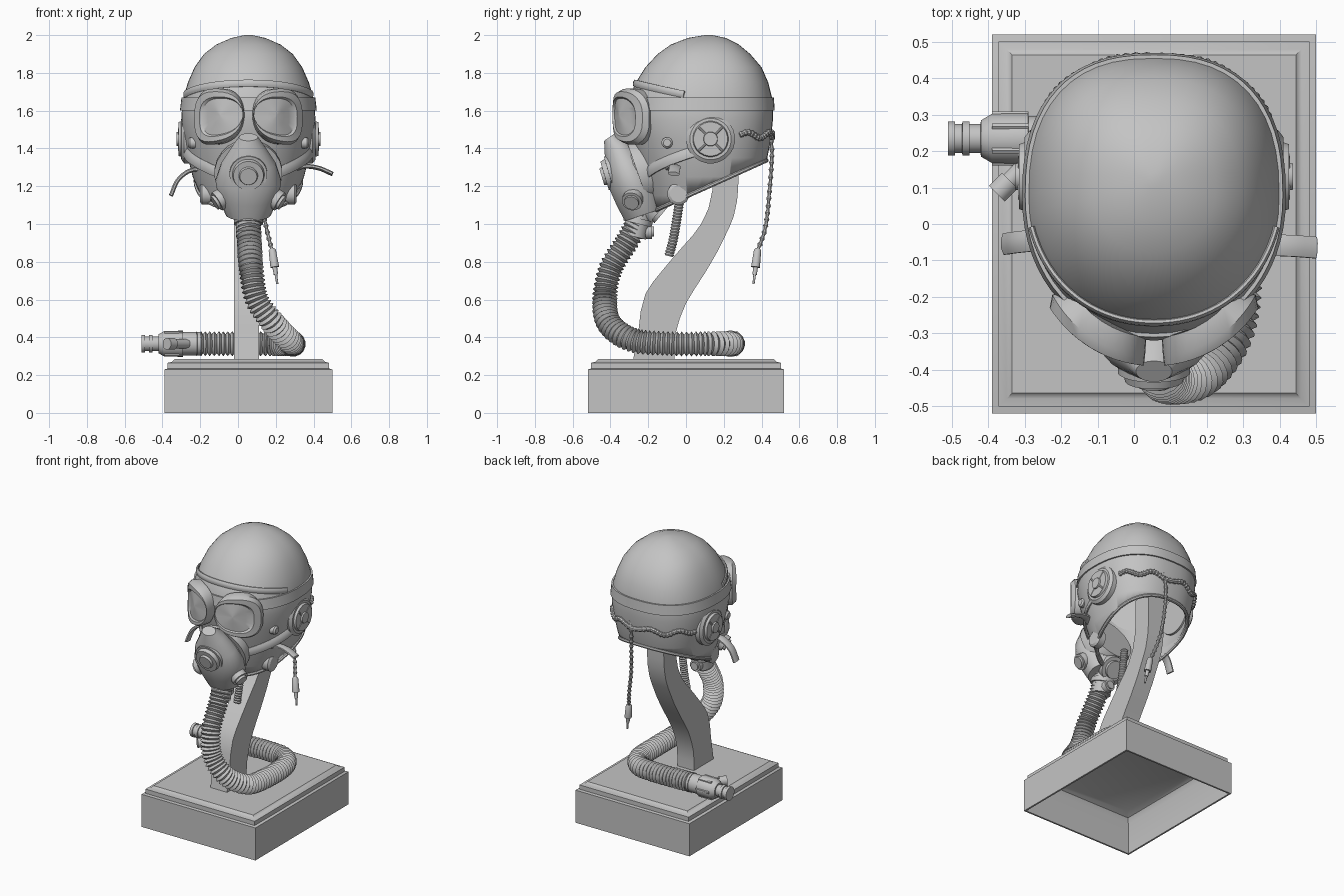
import bpy, bmesh, math
from mathutils import Vector

if "Cube" in bpy.data.objects:
    bpy.data.objects.remove(bpy.data.objects["Cube"])

GREY = (0.55, 0.55, 0.55, 1)
mat = bpy.data.materials.new("plain grey")
mat.use_nodes = True
mat.diffuse_color = GREY
mat.node_tree.nodes["Principled BSDF"].inputs["Base Color"].default_value = GREY
CX = 0.055   # mirror plane of the head and stand
TAU = math.tau


def finish(name, bm):
    bmesh.ops.recalc_face_normals(bm, faces=bm.faces)
    me = bpy.data.meshes.new(name)
    bm.to_mesh(me)
    bm.free()
    me.materials.append(mat)
    ob = bpy.data.objects.new(name, me)
    bpy.context.collection.objects.link(ob)
    bpy.ops.object.select_all(action='DESELECT')
    ob.select_set(True)
    bpy.context.view_layer.objects.active = ob
    bpy.ops.object.shade_smooth_by_angle(angle=math.radians(35))
    return ob


def skin(name, rings, closed=False):
    """Loft a surface through equal-length rings of points."""
    bm = bmesh.new()
    rows = [[bm.verts.new(p) for p in ring] for ring in rings]
    n = len(rows[0])
    pairs = list(zip(rows, rows[1:]))
    if closed:
        pairs.append((rows[-1], rows[0]))
    for a, b in pairs:
        for i in range(n):
            j = (i + 1) % n
            bm.faces.new((a[i], a[j], b[j], b[i]))
    if not closed:
        bm.faces.new(rows[0])
        bm.faces.new(rows[-1])
    return finish(name, bm)


def smooth_path(pts, step):
    """Catmull-Rom path through the points, at roughly even steps."""
    p = [Vector(q) for q in pts]
    p = [2 * p[0] - p[1]] + p + [2 * p[-1] - p[-2]]
    out = []
    for a, b, c, d in zip(p, p[1:], p[2:], p[3:]):
        n = max(1, round((c - b).length / step))
        for k in range(n):
            t = k / n
            out.append(0.5 * (2 * b + (c - a) * t + (2 * a - 5 * b + 4 * c - d) * t * t
                              + (3 * b - a - 3 * c + d) * t ** 3))
    return out + [p[-2]]


def sweep(name, path, radii, seg=16, ref=(1, 0, 0)):
    """Sweep an ellipse along a path; radii holds numbers or (along ref, across) pairs."""
    path = [Vector(p) for p in path]
    u = Vector(ref)
    rings = []
    for i, p in enumerate(path):
        t = (path[min(i + 1, len(path) - 1)] - path[max(i - 1, 0)]).normalized()
        u = (u - t * u.dot(t)).normalized()
        v = t.cross(u)
        r = radii[i]
        a, b = r if isinstance(r, tuple) else (r, r)
        rings.append([p + u * a * math.cos(TAU * (k + .5) / seg) + v * b * math.sin(TAU * (k + .5) / seg)
                      for k in range(seg)])
    return skin(name, rings)


def lathe(name, start, axis, profile, seg=24, ref=(0, 1, 0)):
    s, d = Vector(start), Vector(axis).normalized()
    # tiny forward drift keeps stepped profiles well defined
    pts = [s + d * (h + 0.0002 * i) for i, (h, r) in enumerate(profile)]
    return sweep(name, pts, [r for h, r in profile], seg, ref)


# ---- head form: z, half width, front y, back y
SECTIONS = [
    (2.0, .02, .10, .14), (1.985, .09, .01, .21), (1.95, .17, -.08, .28), (1.9, .235, -.15, .34),
    (1.83, .285, -.215, .4), (1.75, .32, -.265, .435), (1.65, .35, -.31, .46), (1.55, .355, -.31, .46),
    (1.45, .34, -.29, .45), (1.35, .32, -.26, .43), (1.25, .295, -.23, .4), (1.15, .255, -.2, .36),
    (1.05, .21, -.16, .3)]


def boxy(v, power=.82):
    return math.copysign(abs(v) ** power, v)


def head_point(z, ang, off=0.0):
    """Point on the head; ang 0 is +x, a quarter turn is +y. The back is squarer than the front."""
    for a, b in zip(SECTIONS, SECTIONS[1:]):
        if a[0] >= z >= b[0]:
            t = (a[0] - z) / (a[0] - b[0])
            _, w, f, k = [m + (n - m) * t for m, n in zip(a, b)]
            break
    c, s = math.cos(ang), math.sin(ang)
    power = .82 if s > 0 else .95
    return Vector((CX + (w + off) * boxy(c, power), (f + k) / 2 + ((k - f) / 2 + off) * boxy(s, power), z))


def head_band(name, z0, z1, off, seg=64):
    angs = [TAU * i / seg for i in range(seg)]
    rings = [[head_point(z, a, o) for a in angs]
             for z, o in ((z0, -.01), (z0, off), (z1, off), (z1, -.01))]
    return skin(name, rings, closed=True)


# helmet shell, cut along a slanted lower rim and left open below
bm = bmesh.new()
rows = [[bm.verts.new(head_point(s[0], TAU * i / 48)) for i in range(48)] for s in SECTIONS]
for a, b in zip(rows, rows[1:]):
    for i in range(48):
        bm.faces.new((a[i], a[i - 1], b[i - 1], b[i]))
bm.faces.new(rows[0])
bmesh.ops.bisect_plane(bm, geom=bm.verts[:] + bm.edges[:] + bm.faces[:], plane_co=(0, -.1, 1.1),
                       plane_no=(0, .45, -1), clear_outer=True)
helmet = finish("helmet_shell", bm)
wall = helmet.modifiers.new("wall", 'SOLIDIFY')
wall.thickness = 0.015

# rolled rim following the slanted opening
rim = []
for i in range(65):
    a = TAU * i / 64
    z = 1.2
    for _ in range(12):
        z = max(1.06, 1.1 + .45 * (head_point(z, a).y + .1))
    rim.append(head_point(z, a))
sweep("helmet_rim", rim, [.012] * 65, 8, (0, 0, 1))

# goggle strap, brow edge and nape cord
head_band("goggle_strap", 1.6, 1.67, .01)
brow = [head_point(1.67 + .075 * math.cos(t), t - math.pi / 2, .004)
        for t in [-1.35 + 2.7 * i / 40 for i in range(41)]]
sweep("brow_edge", brow, [(.02, .01)] * 41, 8, (0, 0, 1))
nape = [head_point(1.47 + .015 * math.sin(i * .35), .5 + 2.2 * i / 70, .004) for i in range(71)]
sweep("nape_cord", nape, [.013 + .005 * (i % 2) for i in range(71)], 8, (0, 0, 1))


# goggles: two curved lenses wrapped around the brow
def wrap(ang, z, scale):
    return Vector((CX + .345 * scale * math.sin(ang), -.03 - .36 * scale * math.cos(ang), z))


def lens_outline(side, grow, scale, n=32):
    pts = []
    for i in range(n):
        t = TAU * i / n
        u, w = boxy(math.cos(t)), boxy(math.sin(t))
        ang = .45 + .9 * grow + u * (.36 + grow)
        # inner corner rises toward the nose
        z = 1.57 + w * (.095 + .4 * grow) + (.022 if w < 0 else 0) * -u
        pts.append(wrap(side * ang, z, scale))
    return pts


for side, word in ((1, "left"), (-1, "right")):
    frame = [lens_outline(side, g, s) for g, s in ((.13, .78), (.13, .93), (.09, 1.0), (.02, 1.0), (0, .97))]
    frame += [[p.lerp(wrap(side * .45, 1.575, 1.0), f) for p in frame[-1]] for f in (.3, .6, .95)]
    skin(word + "_goggle", frame)

    # ear cup with stepped rings
    lathe(word + "_ear_cup", (CX + side * .28, .13, 1.45), (side, 0, 0),
          [(0, .13), (.06, .13), (.075, .11), (.075, .095), (.09, .09), (.09, .07),
           (.08, .065), (.08, .04), (.1, .036), (.1, .01)])
    for k in range(4):
        a = TAU * (k + .5) / 4
        d = Vector((0, math.cos(a), math.sin(a)))
        c = Vector((CX + side * .365, .13, 1.45))
        sweep("%s_ear_spoke_%d" % (word, k), [c + d * .03, c + d * .085], [.009, .009], 8)
    # ear flap stud and tab
    lathe(word + "_flap_stud", (CX + side * .28, -.1, 1.43), (side, 0, 0), [(0, .03), (.03, .03), (.04, .02)], 12)
    lathe(word + "_flap_tab", (CX + side * .2, -.04, 1.16), (side, 0, 0), [(0, .06), (.045, .06), (.055, .045)], 12)
    # mask harness, laid on the cheek
    strap = [Vector((CX + side * .12, -.32, 1.27))] + [
        head_point(1.27 + .014 * i, -math.pi / 2 + side * (.5 + .12 * i), .008) for i in range(11)]
    sweep(word + "_mask_strap", strap, [(.03, .01)] * len(strap), 8, (0, 0, 1))

# loose strap ends
for word, pts in (("left", [(.3, -.08, 1.29), (.36, -.06, 1.305), (.43, -.06, 1.295), (.5, -.065, 1.265)]),
                  ("right", [(-.2, -.05, 1.29), (-.26, -.045, 1.28), (-.32, -.05, 1.23), (-.355, -.055, 1.15)])):
    path = smooth_path(pts, .02)
    sweep(word + "_strap_end", path, [(.032, .012)] * len(path), 8, (0, 1, 0))

# breathing mask
mask = smooth_path([(CX, -.405, 1.46), (CX, -.37, 1.41), (CX, -.33, 1.32), (CX, -.29, 1.23), (CX, -.25, 1.14),
                    (CX, -.22, 1.05)], 1)
sweep("mask_body", mask, [(.05, .035), (.085, .07), (.145, .1), (.175, .125), (.16, .125), (.12, .11)], 24)
lathe("mask_cheek_seal", (CX, -.16, 1.3), (0, -1, -.35),
      [(0, .16), (.07, .18), (.1, .18), (.1, .15), (.17, .13)], 24, (1, 0, 0))
lathe("mask_front_valve", (CX, -.33, 1.285), (0, -1, -.3),
      [(0, .1), (.08, .1), (.08, .085), (.105, .08), (.105, .05), (.12, .045)], 24, (1, 0, 0))
lathe("mask_chin_valve", (CX, -.26, 1.16), (0, .6, -.5),
      [(0, .1), (.1, .1), (.1, .085), (.15, .085), (.15, .06), (.17, .06)], 20, (1, 0, 0))
for side, word in ((1, "left"), (-1, "right")):
    lathe(word + "_mask_port", (CX + side * .1, -.27, 1.16), (side * .8, -.2, -.5),
          [(0, .055), (.08, .055), (.08, .04), (.095, .04)], 14)
lathe("hose_collar", (CX, -.24, 1.07), (0, -.25, -1),
      [(0, .07), (.04, .07), (.04, .078), (.07, .078), (.07, .066), (.14, .066)], 20)
lathe("collar_clip", (CX, -.27, .96), (0, 1, 0), [(0, .04), (.09, .04), (.09, .028), (.1, .028)], 12, (1, 0, 0))

# ribbed breathing hose, looping round the stand
hose = smooth_path([(CX, -.25, 1.02), (.06, -.31, .91), (.07, -.4, .76), (.1, -.43, .6), (.19, -.405, .47),
                    (.27, -.28, .385), (.29, -.08, .366), (.28, .12, .366), (.2, .225, .366),
                    (.05, .245, .366), (-.1, .24, .366), (-.22, .235, .366)], .006)
sweep("ribbed_hose", hose, [.059 + .008 * math.sin(i * TAU / 4) for i in range(len(hose))], 16)
lathe("hose_connector", (-.19, .235, .366), (-1, 0, 0),
      [(0, .05), (0, .062), (.1, .062), (.1, .07), (.2, .068), (.23, .05), (.23, .04), (.26, .04),
       (.26, .047), (.28, .047), (.28, .04), (.3, .04), (.3, .047), (.318, .047), (.318, .03)])
lathe("connector_spur", (-.27, .19, .366), (-.7, -.7, 0), [(0, .025), (.1, .025), (.1, .032), (.15, .032)], 12, (0, 0, 1))
for k in range(6):
    a = TAU * k / 6
    y, z = .235 + .066 * math.cos(a), .366 + .066 * math.sin(a)
    sweep("connector_grip_%d" % k, [(-.29, y, z), (-.39, y, z)], [.01, .01], 6, (0, 1, 0))

# twisted cord with plug, and short ribbed lead
cord = smooth_path([(.12, .44, 1.5), (.11, .455, 1.38), (.12, .44, 1.15), (.15, .42, .98), (.18, .38, .86)], .012)
sweep("hanging_cord", cord, [.009 + .006 * (i % 3 == 0) for i in range(len(cord))], 8)
lathe("cord_plug", (.18, .38, .87), (.15, -.12, -1),
      [(0, .012), (.01, .02), (.1, .024), (.1, .013), (.14, .012), (.14, .007), (.19, .006)], 12)
lead = smooth_path([(CX, -.03, 1.16), (CX, -.045, 1.05), (CX, -.065, .93), (CX, -.09, .83)], .008)
sweep("short_lead", lead, [.021 + .005 * (i % 2) for i in range(len(lead))], 10)

# curved stand arm
front = smooth_path([(0, -.28, .28), (0, -.25, .45), (0, -.215, .63), (0, -.07, .82), (0, .08, 1.0),
                     (0, .14, 1.18), (0, .15, 1.5)], .08)
back = smooth_path([(0, -.06, .28), (0, -.055, .42), (0, .0, .58), (0, .1, .74), (0, .2, .92),
                    (0, .27, 1.12), (0, .28, 1.5)], .08)
n = min(len(front), len(back))
pick = lambda pts, i: pts[round(i * (len(pts) - 1) / (n - 1))]
arm = []
for i in range(n):
    f, b = pick(front, i), pick(back, i)
    arm.append([Vector((x, p.y, p.z)) for x, p in ((-.02, f), (.11, f), (.11, b), (-.02, b))])
skin("stand_arm", arm)

# stepped plinth: a thin box, open underneath
plinth = []
for inset, z in ((.065, .275), (.028, .255), (.012, .22), (.012, 0), (0, 0), (0, .23), (.018, .235),
                 (.018, .265), (.04, .27), (.055, .285)):
    w, d = .445 - inset, .52 - inset
    plinth.append([Vector((CX + sx * w, sy * d, z)) for sx, sy in ((-1, -1), (1, -1), (1, 1), (-1, 1))])
skin("plinth", plinth)
